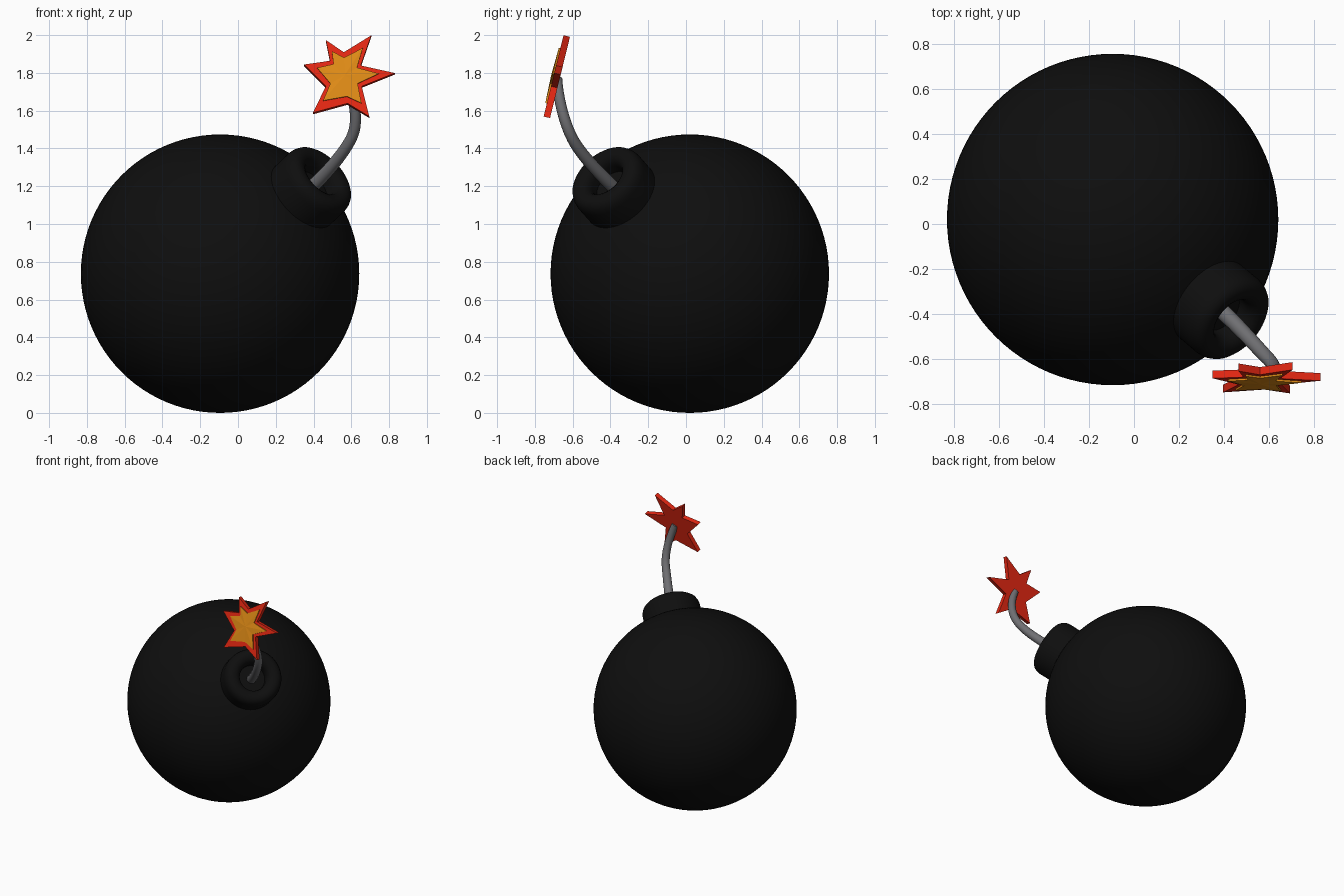
import bpy, bmesh, math
from mathutils import Vector

if "Cube" in bpy.data.objects:
    bpy.data.objects.remove(bpy.data.objects["Cube"])


def material(name, rgb):
    m = bpy.data.materials.new(name)
    m.diffuse_color = (*rgb, 1)
    m.use_nodes = True
    m.node_tree.nodes["Principled BSDF"].inputs["Base Color"].default_value = m.diffuse_color
    return m


BLACK = material("bomb black", (0.0045, 0.0045, 0.0045))
GREY = material("fuse grey", (0.16, 0.16, 0.17))
RED = material("flame red", (0.78, 0.02, 0.006))
ORANGE = material("flame orange", (0.75, 0.26, 0.008))

CENTRE = Vector((-0.095, 0.02, 0.737))
AXIS = Vector((0.62, -0.52, 0.587)).normalized()


def finish(bm, name, mat, smooth):
    bmesh.ops.recalc_face_normals(bm, faces=bm.faces)
    me = bpy.data.meshes.new(name)
    bm.to_mesh(me)
    bm.free()
    me.materials.append(mat)
    for p in me.polygons:
        p.use_smooth = smooth
    ob = bpy.data.objects.new(name, me)
    bpy.context.collection.objects.link(ob)
    return ob


# round body
bm = bmesh.new()
bmesh.ops.create_uvsphere(bm, u_segments=96, v_segments=48, radius=0.737)
bmesh.ops.translate(bm, verts=bm.verts, vec=CENTRE)
finish(bm, "bomb_body", BLACK, True)

# collar with a rounded rim and a recess, turned around the fuse axis
profile = [(0.212, 0.66), (0.213, 0.82), (0.209, 0.845), (0.199, 0.867),
           (0.182, 0.882), (0.16, 0.888), (0.135, 0.884), (0.115, 0.872),
           (0.103, 0.853), (0.098, 0.83), (0.098, 0.785), (0.0, 0.785)]
side = AXIS.orthogonal().normalized()
up = AXIS.cross(side)
N = 64
bm = bmesh.new()
rings = []
for r, h in profile:
    rings.append([bm.verts.new(CENTRE + AXIS * h + (side * math.cos(a) + up * math.sin(a)) * r)
                  for a in (2 * math.pi * i / N for i in range(N))])
for lo, hi in zip(rings, rings[1:]):
    for i in range(N):
        j = (i + 1) % N
        bm.faces.new((lo[i], lo[j], hi[j], hi[i]))
bmesh.ops.remove_doubles(bm, verts=bm.verts, dist=1e-5)
collar = finish(bm, "collar", BLACK, True)
bpy.context.view_layer.objects.active = collar
collar.select_set(True)
bpy.ops.object.shade_smooth_by_angle(angle=math.radians(40))

# curved fuse: bezier control points of a tapered tube
p0 = CENTRE + AXIS * 0.785
path = [(p0, Vector((0.47, -0.46, 1.27)), 1.2),
        (Vector((0.598, -0.600, 1.45)), None, 1.0),
        (Vector((0.57, -0.682, 1.77)), Vector((0.60, -0.68, 1.70)), 0.9)]
cu = bpy.data.curves.new("fuse", 'CURVE')
cu.dimensions = '3D'
cu.bevel_depth = 0.03
cu.bevel_resolution = 6
cu.use_fill_caps = True
sp = cu.splines.new('BEZIER')
sp.resolution_u = 16
sp.bezier_points.add(2)
tangent = Vector((0.055, -0.055, 0.105))
for bp, (co, h, rad) in zip(sp.bezier_points, path):
    bp.handle_left_type = bp.handle_right_type = 'FREE'
    bp.co = co
    bp.radius = rad
    if h is None:
        bp.handle_left = co - tangent * 0.8
        bp.handle_right = co + tangent
    else:
        bp.handle_left = bp.handle_right = h
cu.materials.append(GREY)
fuse = bpy.data.objects.new("fuse", cu)
bpy.context.collection.objects.link(fuse)

# spark: uneven six-pointed star, tips and notches alternate (x, z)
STAR = [(0.706, 1.995), (0.65, 1.835), (0.83, 1.795), (0.655, 1.725),
        (0.695, 1.565), (0.58, 1.635), (0.397, 1.585), (0.465, 1.725),
        (0.35, 1.84), (0.487, 1.86), (0.465, 1.97), (0.56, 1.905)]
MX, MZ = 0.565, 1.78
NORMAL = Vector((0, -0.97, 0.238))


def star(name, mat, tip, notch, back, front, dome):
    bm = bmesh.new()

    def vert(x, z, off):
        return bm.verts.new(Vector((x, -0.684 + (z - MZ) * 0.245, z)) + NORMAL * off)

    outline = []
    for i, (x, z) in enumerate(STAR):
        s = notch if i % 2 else tip
        outline.append((MX + (x - MX) * s, MZ + (z - MZ) * s))
    b = [vert(x, z, back) for x, z in outline]
    f = [vert(x, z, front) for x, z in outline]
    cb, cf = vert(MX, MZ, back), vert(MX, MZ, front + dome)
    for i in range(12):
        j = (i + 1) % 12
        bm.faces.new((b[i], b[j], f[j], f[i]))
        bm.faces.new((f[i], f[j], cf))
        bm.faces.new((b[j], b[i], cb))
    finish(bm, name, mat, False)


star("spark_outer", RED, 1.0, 1.0, -0.0175, 0.0175, 0.0)
star("spark_inner", ORANGE, 0.68, 0.76, 0.012, 0.026, 0.005)
